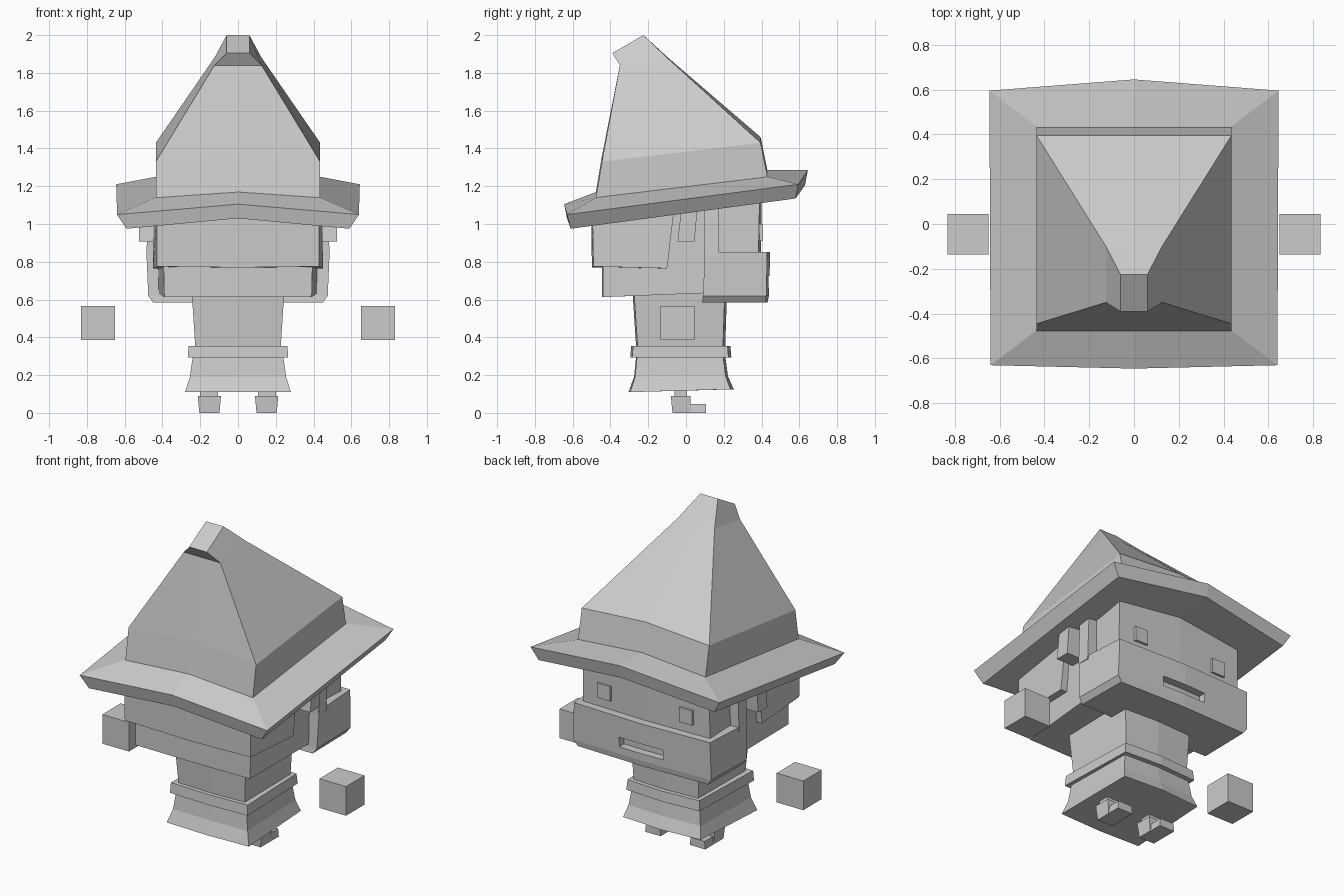
import bpy
import bmesh

if "Cube" in bpy.data.objects:
    bpy.data.objects.remove(bpy.data.objects["Cube"])

grey = bpy.data.materials.new("plain grey")
grey.use_nodes = True
grey.diffuse_color = (0.6, 0.6, 0.6, 1)
grey.node_tree.nodes["Principled BSDF"].inputs["Base Color"].default_value = (0.6, 0.6, 0.6, 1)


def ring(a, b, bulge_a=(0, 0), bulge_b=(0, 0)):
    """Six-sided ring: a and b are (half width, y, z) of the -y and +y edges,
    whose middles are moved by the (y, z) bulges."""
    (wa, ya, za), (wb, yb, zb) = a, b
    return [(-wa, ya, za), (0, ya + bulge_a[0], za + bulge_a[1]), (wa, ya, za),
            (wb, yb, zb), (0, yb + bulge_b[0], zb + bulge_b[1]), (-wb, yb, zb)]


def loft(name, rings):
    """Skin a stack of rings and close both ends."""
    bm = bmesh.new()
    loops = [[bm.verts.new(p) for p in r] for r in rings]
    n = len(loops[0])
    for low, high in zip(loops, loops[1:]):
        for i in range(n):
            j = (i + 1) % n
            bm.faces.new((low[i], low[j], high[j], high[i]))
    for v in (loops[0], loops[-1]):
        if n == 6:
            bm.faces.new((v[0], v[1], v[4], v[5]))
            bm.faces.new((v[1], v[2], v[3], v[4]))
        else:
            bm.faces.new(v)
    bmesh.ops.recalc_face_normals(bm, faces=bm.faces)
    mesh = bpy.data.meshes.new(name)
    bm.to_mesh(mesh)
    bm.free()
    mesh.materials.append(grey)
    obj = bpy.data.objects.new(name, mesh)
    bpy.context.collection.objects.link(obj)
    return obj


def rect(x0, x1, y0, y1, z):
    return [(x0, y0, z), (x1, y0, z), (x1, y1, z), (x0, y1, z)]


def pair(name, rings):
    """Build a part on the left and its mirror on the right."""
    loft("left_" + name, rings)
    loft("right_" + name, [[(-x, y, z) for x, y, z in r] for r in rings])


# Hat
loft("hat_brim", [
    ring((0.59, -0.61, 0.975), (0.60, 0.58, 1.135), (-0.02, 0.055), (0.05, 0.07)),
    ring((0.64, -0.63, 1.05), (0.645, 0.595, 1.21), (-0.015, 0.055), (0.05, 0.075)),
    ring((0.435, -0.475, 1.14), (0.435, 0.435, 1.25), (0, 0.03), (0, 0.035))])
loft("hat_crown", [
    ring((0.435, -0.48, 1.12), (0.435, 0.435, 1.23), (0, 0.03), (0, 0.035)),
    ring((0.435, -0.445, 1.33), (0.435, 0.395, 1.43), (0, 0.03), (0, 0.03)),
    ring((0.125, -0.35, 1.84), (0.125, -0.10, 1.88), (0, 0), (0, 0.005)),
    ring((0.06, -0.39, 1.905), (0.06, -0.225, 2.0))])

# Head and hair
loft("head", [
    ring((0.39, -0.44, 0.613), (0.435, 0.38, 0.645), (-0.005, 0), (0.012, 0)),
    ring((0.40, -0.44, 1.05), (0.43, 0.39, 1.17), (-0.005, 0.03), (0.012, 0.03))])
loft("hair", [
    ring((0.43, -0.49, 0.775), (0.45, -0.10, 0.765), (-0.008, -0.005)),
    ring((0.43, -0.495, 1.05), (0.445, -0.06, 1.10), (-0.008, 0.03))])
pair("ear", [
    rect(0.41, 0.525, -0.045, 0.045, 0.908),
    rect(0.41, 0.525, -0.022, 0.062, 1.10)])
pair("eye", [
    rect(0.235, 0.325, 0.37, 0.404, 0.91),
    rect(0.235, 0.325, 0.37, 0.404, 1.0)])

# Beard with the mouth cut out of it
beard = loft("beard", [
    ring((0.45, 0.085, 0.585), (0.445, 0.42, 0.585), (0, 0), (0.012, 0)),
    ring((0.475, 0.09, 0.62), (0.47, 0.425, 0.62), (0, 0), (0.014, 0)),
    ring((0.485, 0.10, 0.852), (0.465, 0.43, 0.852), (0, 0), (0.016, 0))])
cutter = loft("mouth_cutter", [
    rect(-0.15, 0.15, 0.385, 0.6, 0.665),
    rect(-0.15, 0.15, 0.385, 0.6, 0.725)])
cutter.hide_render = True
cut = beard.modifiers.new("mouth", 'BOOLEAN')
cut.operation = 'DIFFERENCE'
cut.solver = 'EXACT'
cut.object = cutter
bpy.context.view_layer.objects.active = beard
bpy.ops.object.modifier_apply(modifier=cut.name)
bpy.data.objects.remove(cutter)
pair("sideburn", [
    rect(0.41, 0.485, 0.095, 0.175, 0.83),
    rect(0.41, 0.475, 0.095, 0.175, 1.12)])

# Body
loft("torso", [
    ring((0.225, -0.255, 0.33), (0.22, 0.195, 0.33), (-0.008, 0), (0.012, 0)),
    ring((0.245, -0.275, 0.64), (0.235, 0.205, 0.64), (-0.008, 0), (0.012, 0))])
loft("belt", [
    ring((0.265, -0.285, 0.293), (0.25, 0.225, 0.293), (-0.01, 0), (0.015, 0)),
    ring((0.262, -0.28, 0.355), (0.245, 0.22, 0.355), (-0.01, 0), (0.015, 0))])
loft("skirt", [
    ring((0.28, -0.295, 0.11), (0.265, 0.235, 0.125), (-0.01, 0), (0.018, 0)),
    ring((0.255, -0.27, 0.19), (0.245, 0.21, 0.195), (-0.005, 0), (0.012, 0)),
    ring((0.238, -0.258, 0.31), (0.23, 0.195, 0.31), (-0.005, 0), (0.012, 0))])

# Feet
pair("boot", [
    rect(0.098, 0.205, -0.072, 0.025, 0),
    rect(0.09, 0.213, -0.08, 0.025, 0.09)])
pair("toe", [
    rect(0.10, 0.205, 0.015, 0.105, 0),
    rect(0.105, 0.20, 0.015, 0.105, 0.048)])
pair("leg", [
    rect(0.105, 0.20, -0.062, 0.005, 0.07),
    rect(0.105, 0.20, -0.062, 0.005, 0.15)])

# Floating hands
pair("hand", [
    rect(0.65, 0.832, -0.135, 0.045, 0.387),
    rect(0.65, 0.832, -0.135, 0.045, 0.567)])
